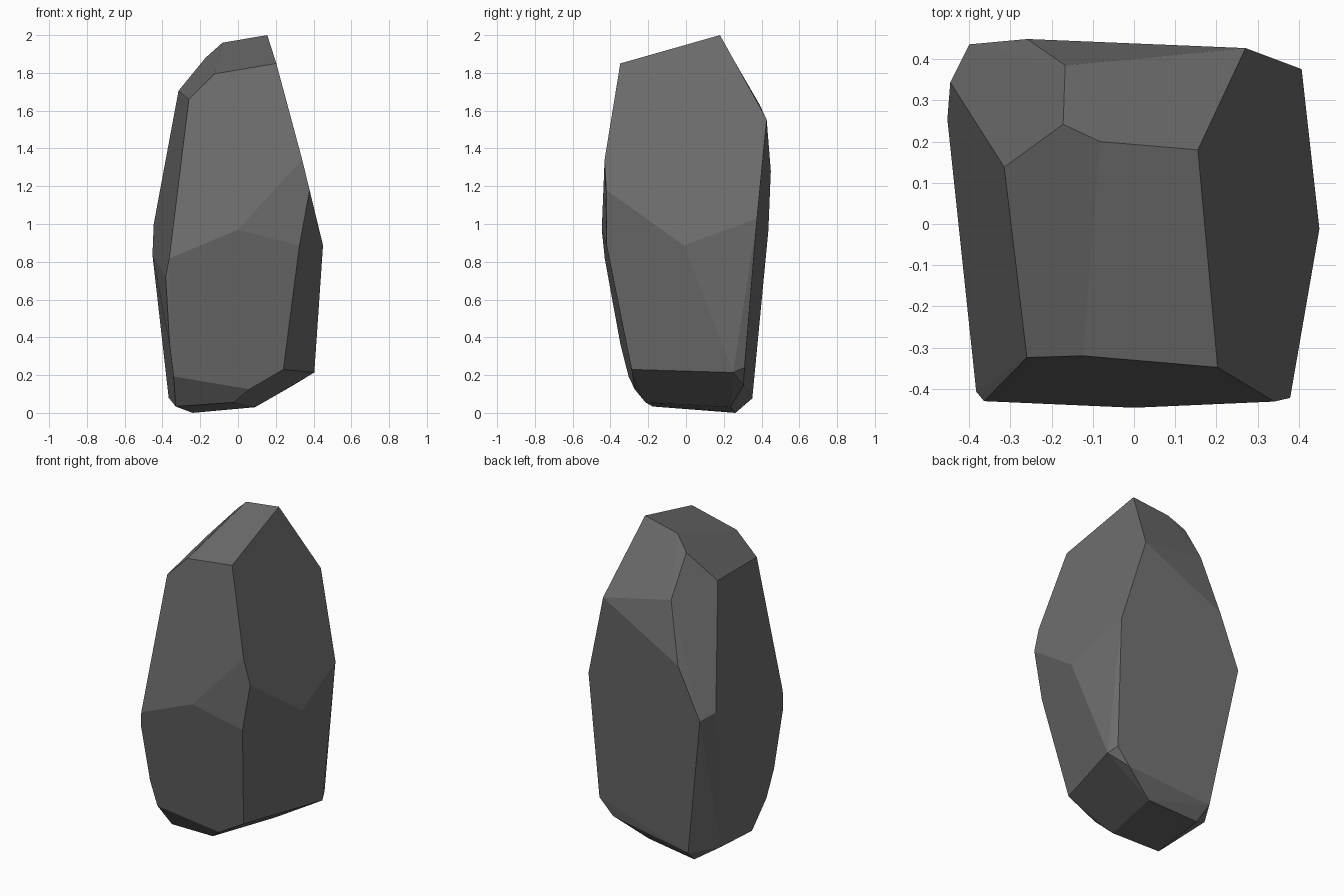
import bpy, bmesh, math

# Corners of the faceted boulder, grouped by region; the rock is their convex hull
crown = [(0.155, 0.18, 2.0), (0.203, -0.348, 1.85), (-0.082, 0.2, 1.96),
         (-0.172, 0.242, 1.88), (-0.315, 0.138, 1.705), (-0.26, -0.324, 1.66),
         (-0.124, -0.32, 1.795), (-0.167, 0.385, 1.64), (0.271, 0.427, 1.555)]
waist = [(0.34, -0.431, 1.34), (0.379, -0.422, 1.18), (0.45, -0.012, 0.887),
         (0.407, 0.376, 1.03), (-0.259, 0.449, 1.28), (-0.4, 0.436, 0.965),
         (-0.446, 0.344, 1.0), (-0.453, 0.254, 0.838), (-0.383, -0.407, 0.722),
         (-0.364, -0.43, 0.817), (0.0, -0.446, 0.97), (0.325, -0.42, 0.885)]
base = [(0.24, -0.288, 0.23), (0.404, 0.25, 0.214), (0.378, 0.31, 0.24),
        (0.29, 0.304, 0.145), (-0.26, 0.351, 0.077), (-0.367, 0.18, 0.08),
        (-0.362, -0.347, 0.362), (-0.341, -0.304, 0.193), (0.06, -0.272, 0.125),
        (-0.33, -0.177, 0.034), (-0.024, -0.214, 0.055), (0.09, 0.235, 0.03),
        (-0.24, 0.262, 0.0)]

# Wrap the corners and merge nearly coplanar triangles into facets
bm = bmesh.new()
for p in crown + waist + base:
    bm.verts.new(p)
bmesh.ops.convex_hull(bm, input=bm.verts[:])
bmesh.ops.delete(bm, geom=[v for v in bm.verts if not v.link_faces], context='VERTS')
bmesh.ops.dissolve_limit(bm, angle_limit=math.radians(2.5),
                         verts=bm.verts[:], edges=bm.edges[:])
bmesh.ops.recalc_face_normals(bm, faces=bm.faces[:])

mesh = bpy.data.meshes.new("boulder")
bm.to_mesh(mesh)
bm.free()

# Single dark grey stone colour
stone = bpy.data.materials.new("dark grey stone")
stone.diffuse_color = (0.155, 0.155, 0.155, 1)
mesh.materials.append(stone)
bpy.context.collection.objects.link(bpy.data.objects.new("boulder", mesh))
